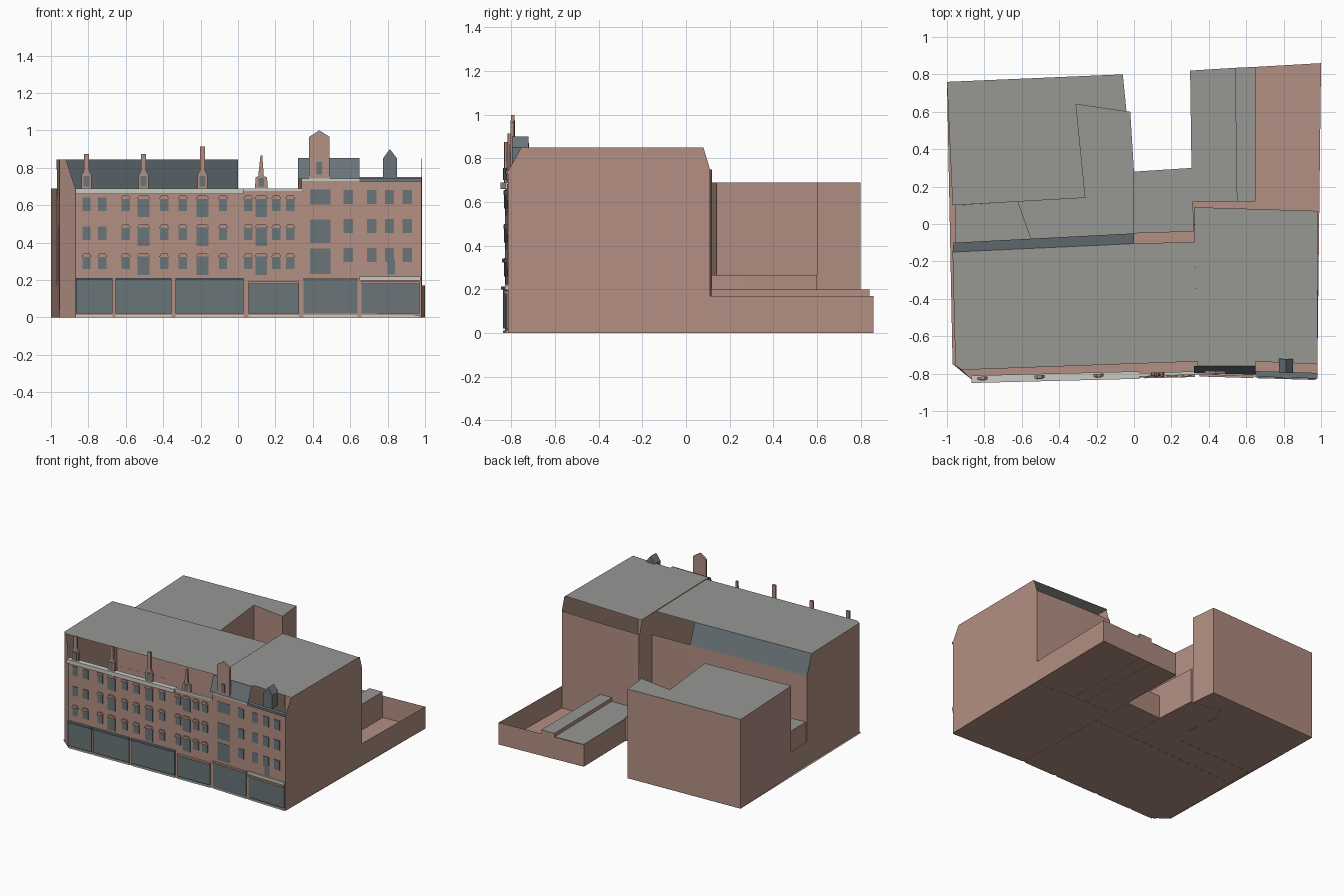
import bpy, bmesh

if "Cube" in bpy.data.objects:
    bpy.data.objects.remove(bpy.data.objects["Cube"])


def material(name, rgb):
    m = bpy.data.materials.new(name)
    m.use_nodes = True
    m.diffuse_color = (*rgb, 1)
    m.node_tree.nodes["Principled BSDF"].inputs["Base Color"].default_value = (*rgb, 1)
    return m


brick = material("pink_brick", (.45, .275, .225))
roofing = material("grey_roofing", (.31, .31, .295))
slate = material("blue_slate", (.145, .177, .192))
stone = material("pale_stone", (.60, .60, .55))


def sheet(name, mat, *polys):
    """Flat faces given by their corner points."""
    bm = bmesh.new()
    for poly in polys:
        bm.faces.new([bm.verts.new(p) for p in poly])
    bmesh.ops.remove_doubles(bm, verts=bm.verts, dist=.0005)
    me = bpy.data.meshes.new(name)
    bm.to_mesh(me)
    bm.free()
    me.materials.append(mat)
    ob = bpy.data.objects.new(name, me)
    bpy.context.collection.objects.link(ob)
    return ob


def level(name, mat, outline, z):
    return sheet(name, mat, [(x, y, z) for x, y in outline])


def walls(name, path, top, bottom=0, mat=brick):
    """Upright faces along a path, outside on the right hand."""
    return sheet(name, mat, *[[(*a, bottom), (*b, bottom), (*b, top), (*a, top)]
                              for a, b in zip(path, path[1:])])


def street(x):
    """Depth of the slightly skewed street front at x."""
    if x < .34:
        return -.83 + (x + .87) * .025
    return -.797 - (x - .34) * .03


def profile(name, mat, points, front, back):
    """Front outline (x, z) extruded from front to back, measured off the street line."""
    near = [(x, street(x) - front, z) for x, z in points]
    far = [(x, street(x) + back, z) for x, z in points]
    n = len(points)
    sides = [[near[i], far[i], far[(i + 1) % n], near[(i + 1) % n]] for i in range(n)]
    return sheet(name, mat, near, far[::-1], *sides)


def plate(name, mat, x0, x1, z0, z1, front=.006, back=0):
    return profile(name, mat, [(x0, z0), (x1, z0), (x1, z1), (x0, z1)], front, back)


# Base floor under the whole block
level("base_floor", brick, [(-.97, -.75), (-1, .76), (-.06, .80), (-.04, .60), (-.02, .60), (0, .28),
                            (.31, .30), (.30, .82), (1, .86), (.98, -.816), (.34, -.80), (-.87, -.83)], .001)

# Street walls
a, b, c = (-.87, -.83), (.34, -.80), (.98, -.816)
walls("left_street_wall", [a, b], .69)
walls("right_street_wall", [b, c], .74)

# Left and middle houses: gable, cut corner, rear walls, roof
sheet("left_gable", brick,
      [(-.965, -.10, 0), (-.955, -.755, 0), (-.955, -.755, .845), (-.97, -.15, .845), (-.965, -.10, .69)])
sheet("cut_corner", brick,
      [(-.955, -.755, 0), (-.87, -.83, 0), (-.87, -.83, .69), (-.92, -.78, .845), (-.955, -.755, .845)])
walls("left_rear_wall", [(.32, -.04), (0, -.05), (-.965, -.10)], .69)
sheet("rear_slate_slope", slate,
      [(0, -.05, .69), (-.965, -.10, .69), (-.97, -.15, .845), (0, -.105, .845)])
level("left_roof", roofing, [(-.955, -.755), (-.92, -.78), (.34, -.735), (.325, -.095),
                             (0, -.105), (-.97, -.15)], .845)

# Right house: gables, rear wall, roof, slate front slope
for name, xf, xb, flip in (("right_gable", .98, .985, 1), ("party_wall", .34, .32, -1)):
    yf = street(xf)
    pts = [(xf, yf, 0), (xb, .11, 0), (xb, .11, .75), (xb, .08, .85), (xf, -.755, .85), (xf, yf, .74)]
    sheet(name, brick, pts[::flip])
walls("right_rear_wall", [(.985, .11), (.65, .12), (.32, .12)], .75)
level("right_roof", roofing, [(.34, -.76), (.65, -.76), (.65, -.735), (.98, -.75), (.985, .07), (.32, .09)], .85)
sheet("front_slate_slope", slate, [(.32, -.797, .74), (.65, -.806, .74), (.65, -.76, .853), (.32, -.76, .853)])

# Tall rear block with its inner corner
block = [(-1, .76), (-.97, .10), (-.26, .14), (-.31, .64), (-.04, .60), (-.06, .80)]
walls("rear_block_walls", block + block[:1], .69)
level("rear_block_roof", roofing, block, .69)

# Low roofs between the houses and the rear block
level("passage_roof", roofing, [(-.955, -.10), (-.55, -.08), (-.62, .12), (-.955, .10)], .33)
walls("passage_step", [(-.55, -.08), (-.62, .12)], .33, .2)
walls("passage_end", [(-.97, .10), (-.965, -.10)], .18)
walls("passage_inner_end", [(-.955, .10), (-.955, -.10)], .33)
level("low_roof", roofing, [(-.55, -.08), (0, -.05), (0, .28), (-.02, .60), (-.31, .64), (-.26, .14), (-.62, .12)], .265)
walls("low_walls", [(0, -.05), (0, .28), (-.02, .60), (-.04, .60)], .265)
level("yard_roof", roofing, [(0, -.05), (.32, -.04), (.31, .30), (0, .28)], .18)
walls("yard_wall", [(.31, .30), (0, .28)], .18)

# Open rear yard with low grey roofs
walls("yard_enclosure", [(.985, .11), (1, .86), (.30, .82), (.31, .12)], .17)
level("yard_lean_to", roofing, [(.31, .12), (.55, .12), (.54, .835), (.30, .82)], .172)
strip = [(.55, .12), (.65, .12), (.65, .84), (.54, .835)]
level("yard_strip_roof", roofing, strip, .2)
walls("yard_strip_walls", strip + strip[:1], .2)

# Cornices and eaves
plate("stone_cornice", stone, -.87, .03, .66, .69, .02, .02)
plate("middle_eaves", stone, .03, .34, .675, .69, .008, .01)
plate("right_eaves", stone, .34, .65, .73, .742, .008, .01)
plate("end_eaves", slate, .65, .98, .728, .745, .01, .02)

# Shopfronts with fascias and plinths
for x0, x1, top in ((-.865, -.67, .2), (-.655, -.355, .2), (-.335, .03, .2),
                    (.055, .325, .18), (.35, .64, .2), (.66, .97, .18)):
    plate("shopfront", slate, x0, x1, .02, top, .009)
    plate("shop_fascia", slate if x1 < .04 else brick, x0, x1, top, top + .012, .018)
    plate("shop_plinth", stone, x0, x1, 0, .012, .008)
plate("end_fascia_band", stone, .65, .975, .198, .22, .014)


def window(x, z, w, h, hood=False):
    plate("window", slate, x - w / 2, x + w / 2, z - h / 2, z + h / 2, .005)
    if hood:
        r, t = w / 2 + .005, z + h / 2
        profile("window_hood", brick, [(x - r, t - .008), (x + r, t - .008), (x + r * .6, t + .012),
                                       (x - r * .6, t + .012)], .013, 0)


# Windows of the left and middle houses
for z in (.605, .45, .295):
    for x in (-.81, -.725, -.60, -.395, -.295, -.08, .055, .205, .28):
        window(x, z, .045, .07, x > -.7 or z < .4)
    for x in (-.505, -.19, .125):
        window(x, z - .015, .062, .105, True)

# Windows of the right house
for z in (.645, .49, .335):
    for x in (.59, .715, .81, .905):
        window(x, z, .05, .075)
for z, h in ((.645, .08), (.46, .125), (.30, .135)):
    window(.44, z, .11, h)
window(.82, .27, .04, .08)

# Slim stepped gablets on the left cornice
for x, top in ((-.81, .875), (-.505, .875), (-.19, .915)):
    outline = [(.027, .69), (.027, .76), (.014, .785), (.014, top)]
    profile("gablet", brick, [(x + w, z) for w, z in outline] + [(x - w, z) for w, z in outline[::-1]], .004, .012)
    plate("gablet_window", slate, x - .015, x + .015, .70, .755, .009)

# Pointed gablet and tall gable
profile("pointed_gablet", brick, [(.09, .69), (.16, .69), (.155, .75), (.138, .755), (.13, .865),
                                  (.12, .865), (.108, .755), (.095, .75)], .004, .012)
plate("pointed_gablet_window", slate, .11, .14, .70, .745, .009)
profile("tall_gable", brick, [(.38, .73), (.49, .73), (.49, .965), (.435, 1), (.38, .965)], .002, .014)
plate("tall_gable_window", slate, .42, .45, .765, .83, .008)

# Slate dormer
profile("dormer", slate, [(.775, .745), (.85, .745), (.85, .85), (.8125, .9), (.775, .85)], -.015, .09)
